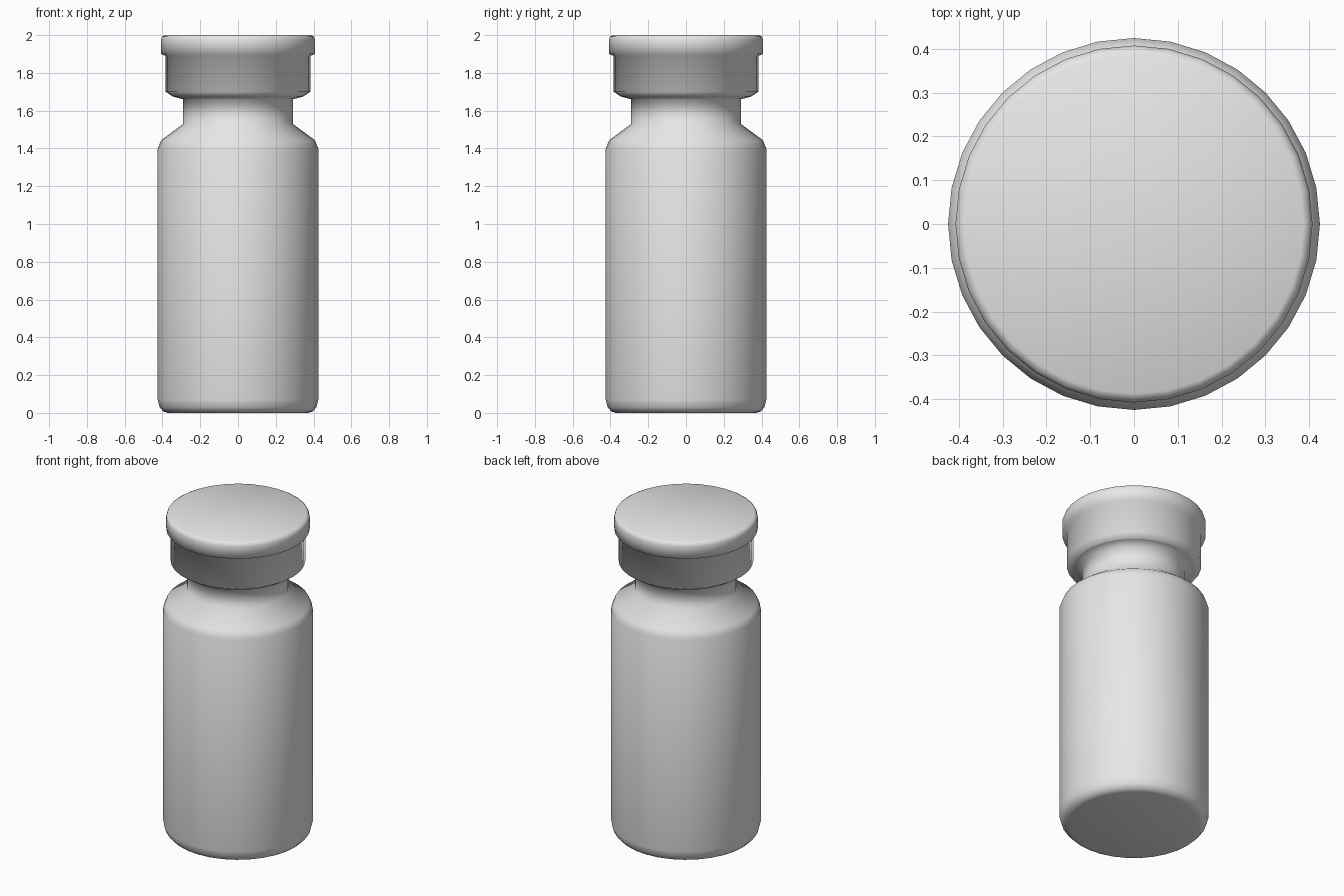
import bpy
import bmesh
from math import cos, sin, tau

SIDES = 32

cube = bpy.data.objects.get("Cube")
if cube:
    bpy.data.objects.remove(cube, do_unlink=True)

# Single plain grey material
grey = bpy.data.materials.new("light grey")
grey.use_nodes = True
colour = (0.8, 0.8, 0.8, 1)
grey.diffuse_color = colour
grey.node_tree.nodes["Principled BSDF"].inputs["Base Color"].default_value = colour


def lathe(name, profile, fill_bottom=False, fill_top=False):
    """Turn a bottom-to-top list of (radius, height) into a smooth round part."""
    bm = bmesh.new()
    rings = [[bm.verts.new((r * cos(tau * i / SIDES), r * sin(tau * i / SIDES), z))
              for i in range(SIDES)] for r, z in profile]
    for low, high in zip(rings, rings[1:]):
        for i in range(SIDES):
            j = (i + 1) % SIDES
            bm.faces.new((low[i], low[j], high[j], high[i]))
    if fill_bottom:
        bm.faces.new(rings[0][::-1])
    if fill_top:
        bm.faces.new(rings[-1])
    for face in bm.faces:
        face.smooth = True
    mesh = bpy.data.meshes.new(name)
    bm.to_mesh(mesh)
    bm.free()
    mesh.materials.append(grey)
    obj = bpy.data.objects.new(name, mesh)
    bpy.context.collection.objects.link(obj)
    return obj


# Bottle: rounded base, straight wall, sloped shoulder, neck and flared lip
lathe("bottle", [
    (0.37, 0), (0.395, 0.007), (0.415, 0.03), (0.425, 0.07),
    (0.425, 1.40), (0.408, 1.443), (0.29, 1.53),
    (0.29, 1.66), (0.345, 1.675),
], fill_bottom=True)

# Cap: crimped collar below an overhanging lid with a rounded rim
lathe("cap", [
    (0.345, 1.675), (0.383, 1.70), (0.383, 1.89),
    (0.408, 1.90), (0.408, 1.975), (0.402, 1.992), (0.388, 2.0),
], fill_top=True)
